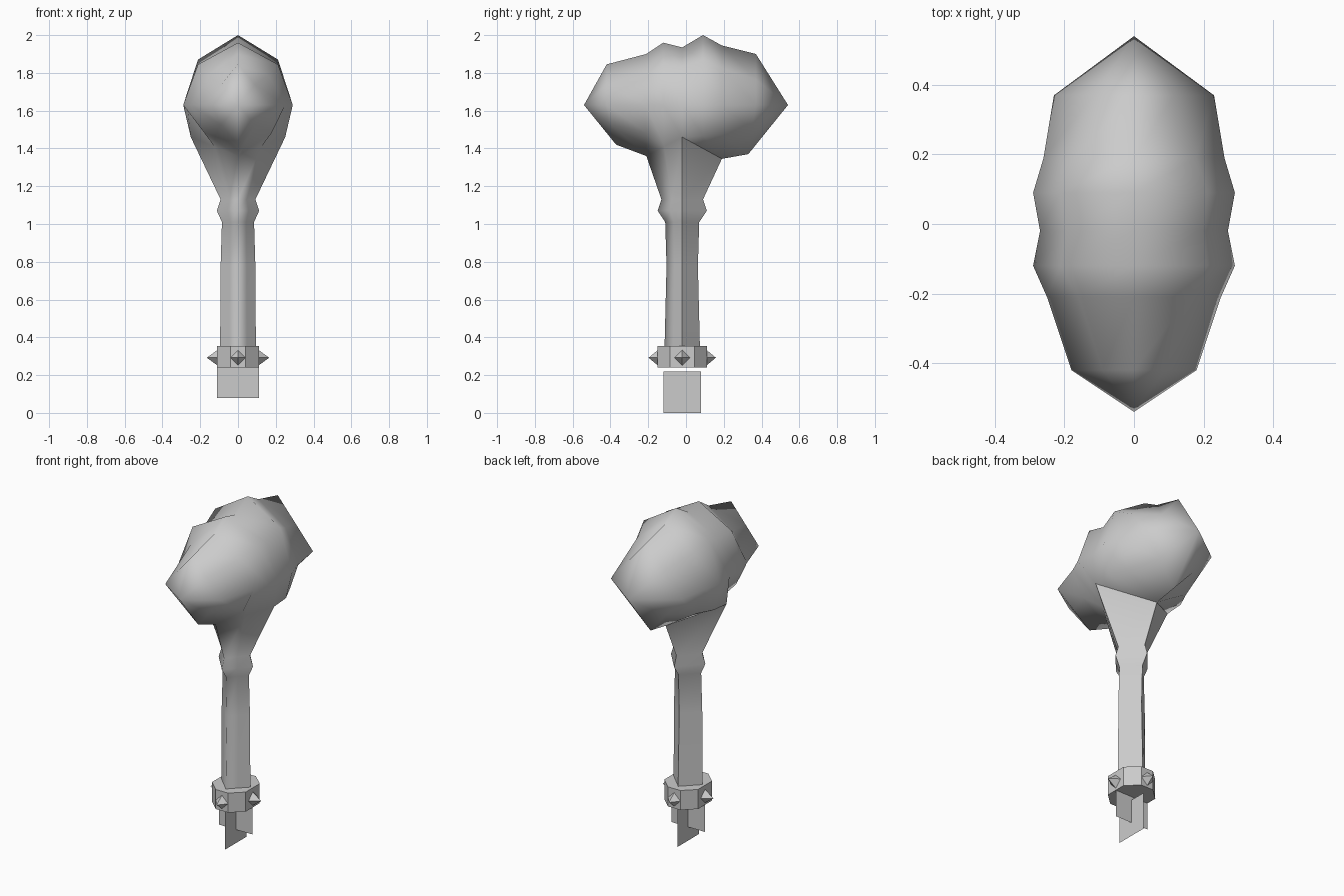
import bpy
import bmesh
from math import sin, cos, pi
from mathutils import Vector

if "Cube" in bpy.data.objects:
    bpy.data.objects.remove(bpy.data.objects["Cube"], do_unlink=True)

# Single plain grey for every part
grey = bpy.data.materials.new("plain grey")
grey.use_nodes = True
tone = (0.6, 0.6, 0.6, 1)
grey.diffuse_color = tone
grey.node_tree.nodes["Principled BSDF"].inputs["Base Color"].default_value = tone

AXIS_Y = -0.02  # the shaft sits slightly in front of the centre


def finish(name, bm):
    bmesh.ops.recalc_face_normals(bm, faces=bm.faces)
    mesh = bpy.data.meshes.new(name)
    bm.to_mesh(mesh)
    bm.free()
    mesh.materials.append(grey)
    obj = bpy.data.objects.new(name, mesh)
    bpy.context.collection.objects.link(obj)
    return obj


def loft(bm, rings, capped=True):
    """Bridge rings of points; a ring with one point becomes a tip."""
    loops = [[bm.verts.new(p) for p in ring] for ring in rings]
    for a, b in zip(loops, loops[1:]):
        n = max(len(a), len(b))
        for i in range(n):
            j = (i + 1) % n
            quad = [a[i % len(a)], a[j % len(a)], b[j % len(b)], b[i % len(b)]]
            bm.faces.new(list(dict.fromkeys(quad)))
    for end in (loops[0], loops[-1]):
        if capped and len(end) > 2:
            bm.faces.new(end)
    return loops


# Head: lumpy loft along y, octagonal in the middle, diamond near both tips
def head_ring(y, y_low, half, top, bottom, fullness):
    mid = 1.63
    up, down = top - mid, mid - bottom

    def mix(full):
        return 0.5 + (full - 0.5) * fullness

    right = [(0, y, top), (mix(0.73) * half, y, mid + mix(0.65) * up), (half, y, mid),
             (mix(0.86) * half, (y + y_low) / 2, mid - mix(0.57) * down),
             (0, y_low, bottom)]
    return right + [(-px, py, pz) for px, py, pz in right[3:0:-1]]


profile = [(-0.42, -0.37, 0.18, 1.845, 1.42, 0), (-0.21, -0.21, 0.25, 1.90, 1.36, 0.6),
           (-0.12, -0.12, 0.29, 1.96, 1.35, 1), (-0.02, -0.02, 0.27, 1.935, 1.35, 1),
           (0.09, 0.09, 0.29, 2.0, 1.345, 1), (0.19, 0.19, 0.26, 1.945, 1.345, 0.8),
           (0.37, 0.33, 0.23, 1.90, 1.37, 0)]
bm = bmesh.new()
head = loft(bm, [[(0, -0.54, 1.63)]] + [head_ring(*p) for p in profile] + [[(0, 0.54, 1.63)]])

# Open the underside of the head where the front of the shaft flows into it
front, middle, waist = head[2:5]
for i, x in ((3, 0.25), (5, -0.25)):
    waist[i].co = (x, AXIS_Y, 1.46)
    middle[i].co = (front[4].co + waist[i].co) / 2
    bmesh.ops.connect_verts(bm, verts=[front[4], middle[i]])
bm.verts.remove(middle[4])


# Shaft: diamond section whose two front sides each have a middle point
def diamond(z, rx, ry):
    mx, my = rx / 2, AXIS_Y - ry / 2
    return [(rx, AXIS_Y, z), (0, AXIS_Y + ry, z), (-rx, AXIS_Y, z),
            (-mx, my, z), (0, AXIS_Y - ry, z), (mx, my, z)]


shaft_top = [waist[3].co, (0, 0.19, 1.345), waist[5].co,
             middle[5].co, front[4].co, middle[3].co]
shaft = loft(bm, [diamond(0.29, 0.095, 0.095), diamond(0.78, 0.092, 0.083),
                  diamond(1.01, 0.085, 0.09), diamond(1.07, 0.112, 0.13),
                  diamond(1.13, 0.092, 0.11), [tuple(p) for p in shaft_top]], capped=False)

# Smooth everywhere except the side and back corners of the shaft
for f in bm.faces:
    f.smooth = True
for lower, upper in zip(shaft, shaft[1:]):
    for i in range(3):
        bm.edges.get((lower[i], upper[i])).smooth = False
bmesh.ops.remove_doubles(bm, verts=bm.verts, dist=0.0005)
finish("hammer_head_and_shaft", bm)

# Collar: flat-faced octagon band
corners = [(0.11, 0.065), (0.04, 0.13), (-0.04, 0.13), (-0.11, 0.065)]
corners += [(-x, -y) for x, y in corners]
bm = bmesh.new()
loft(bm, [[(x, y + AXIS_Y, z) for x, y in corners] for z in (0.24, 0.355)])
finish("collar", bm)

# Spikes: four-sided pyramids on the four main collar faces
for i, name in enumerate(("left", "back", "right", "front")):
    out = Vector((round(cos(i * pi / 2)), round(sin(i * pi / 2)), 0))
    side = Vector((-out.y, out.x, 0))
    up = Vector((0, 0, 1))
    base, tip = (0.11, 0.165) if i % 2 == 0 else (0.13, 0.178)
    centre = Vector((0, AXIS_Y, 0.292))
    root = centre + out * base
    bm = bmesh.new()
    loft(bm, [[root + d * 0.04 for d in (side, up, -side, -up)], [centre + out * tip]])
    finish(name + "_spike", bm)


# Two crossed paper-thin tags hanging under the collar
def tag(name, points):
    bm = bmesh.new()
    bm.faces.new([bm.verts.new(p) for p in points])
    finish(name, bm)


tag("cross_tag", [(-0.11, AXIS_Y, 0.08), (0.11, AXIS_Y, 0.08),
                  (0.11, AXIS_Y, 0.29), (-0.11, AXIS_Y, 0.29)])
tag("long_tag", [(0, -0.12, 0), (0, 0.08, 0), (0, 0.08, 0.22), (0, -0.12, 0.22)])
